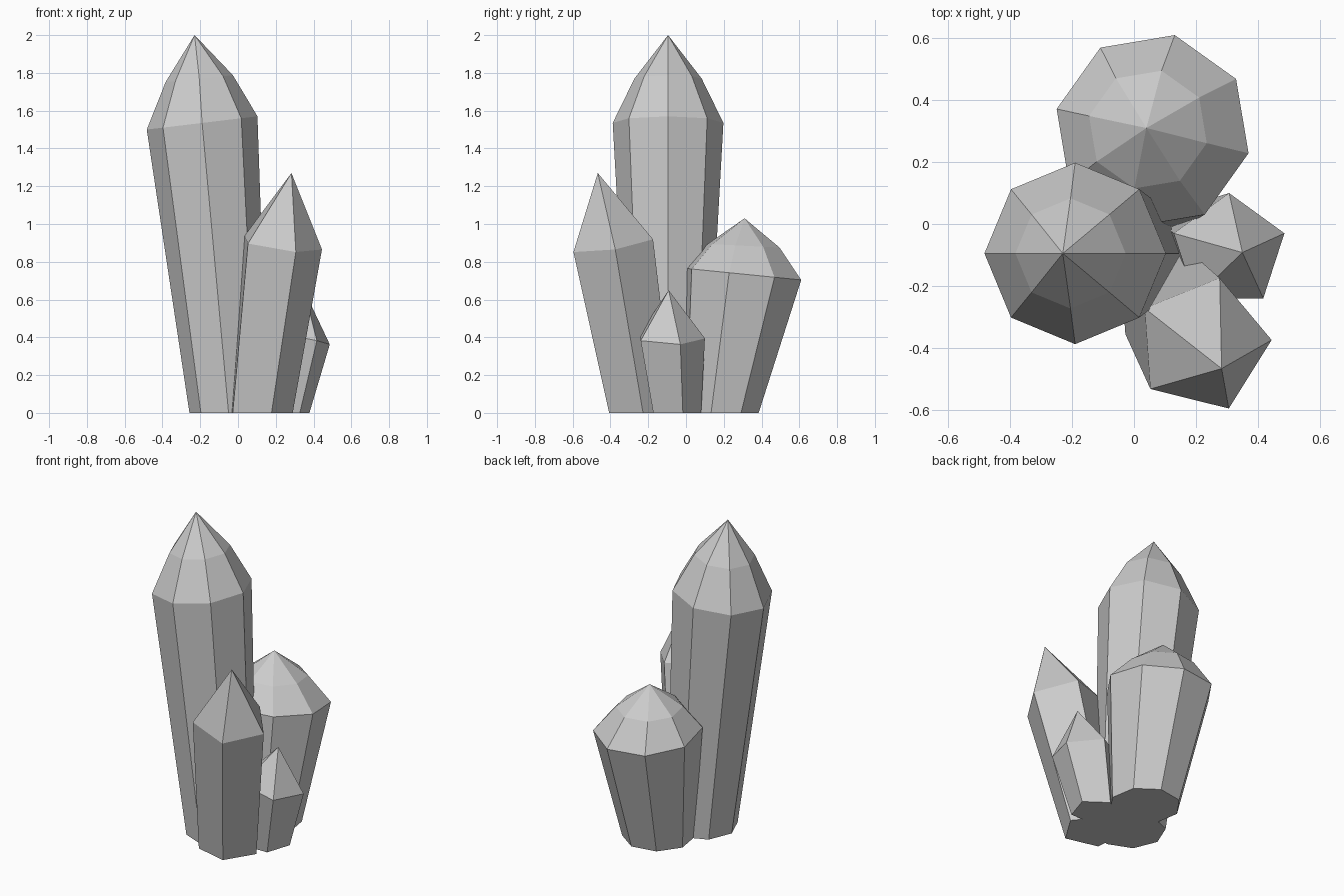
import bpy
import bmesh
from math import cos, sin, radians

cube = bpy.data.objects.get("Cube")
if cube:
    bpy.data.objects.remove(cube, do_unlink=True)

stone = bpy.data.materials.new("pale_grey_stone")
stone.use_nodes = True
GREY = (0.6, 0.6, 0.6, 1)
stone.diffuse_color = GREY
stone.node_tree.nodes["Principled BSDF"].inputs["Base Color"].default_value = GREY


def crystal(name, sides, start, rings, apex):
    """Faceted shard; each ring is (centre, radius, slope in x, slope in y)."""
    bm = bmesh.new()
    loops = []
    for (cx, cy, cz), radius, slope_x, slope_y in rings:
        loop = []
        for i in range(sides):
            angle = radians(start + i * 360 / sides)
            dx, dy = radius * cos(angle), radius * sin(angle)
            loop.append(bm.verts.new((cx + dx, cy + dy, cz + slope_x * dx + slope_y * dy)))
        loops.append(loop)
    tip = bm.verts.new(apex)
    bm.faces.new(loops[0][::-1])
    for i in range(sides):
        j = (i + 1) % sides
        for low, high in zip(loops, loops[1:]):
            bm.faces.new((low[i], low[j], high[j], high[i]))
        bm.faces.new((loops[-1][i], loops[-1][j], tip))
    bmesh.ops.recalc_face_normals(bm, faces=bm.faces)
    mesh = bpy.data.meshes.new(name)
    bm.to_mesh(mesh)
    bm.free()
    mesh.materials.append(stone)
    obj = bpy.data.objects.new(name, mesh)
    bpy.context.collection.objects.link(obj)
    return obj


# Tall shard leaning to the right side, with a two-stage tip
crystal("tall_crystal", 8, 0, [
    ((-0.05, -0.095, 0), 0.207, 0, 0),
    ((-0.19, -0.095, 1.535), 0.293, 0.12, 0),
    ((-0.205, -0.095, 1.77), 0.178, 0.1, 0),
], (-0.23, -0.095, 2))

# Broad shard leaning backwards, with a two-stage tip
crystal("broad_back_crystal", 8, -13, [
    ((0.07, 0.18, 0), 0.21, 0, 0),
    ((0.06, 0.3, 0.735), 0.318, 0, -0.1),
    ((0.045, 0.305, 0.885), 0.195, 0, -0.05),
], (0.04, 0.31, 1.03))

# Five-sided shard leaning forwards
crystal("front_crystal", 5, -68, [
    ((0.11, -0.24, 0), 0.18, 0, 0),
    ((0.223, -0.39, 0.894), 0.222, -0.14, 0.15),
], (0.283, -0.467, 1.27))

# Short five-sided shard on the left side
crystal("short_side_crystal", 5, 18, [
    ((0.245, -0.06, 0), 0.14, 0, 0),
    ((0.307, -0.088, 0.4), 0.188, -0.2, -0.03),
], (0.35, -0.092, 0.65))
